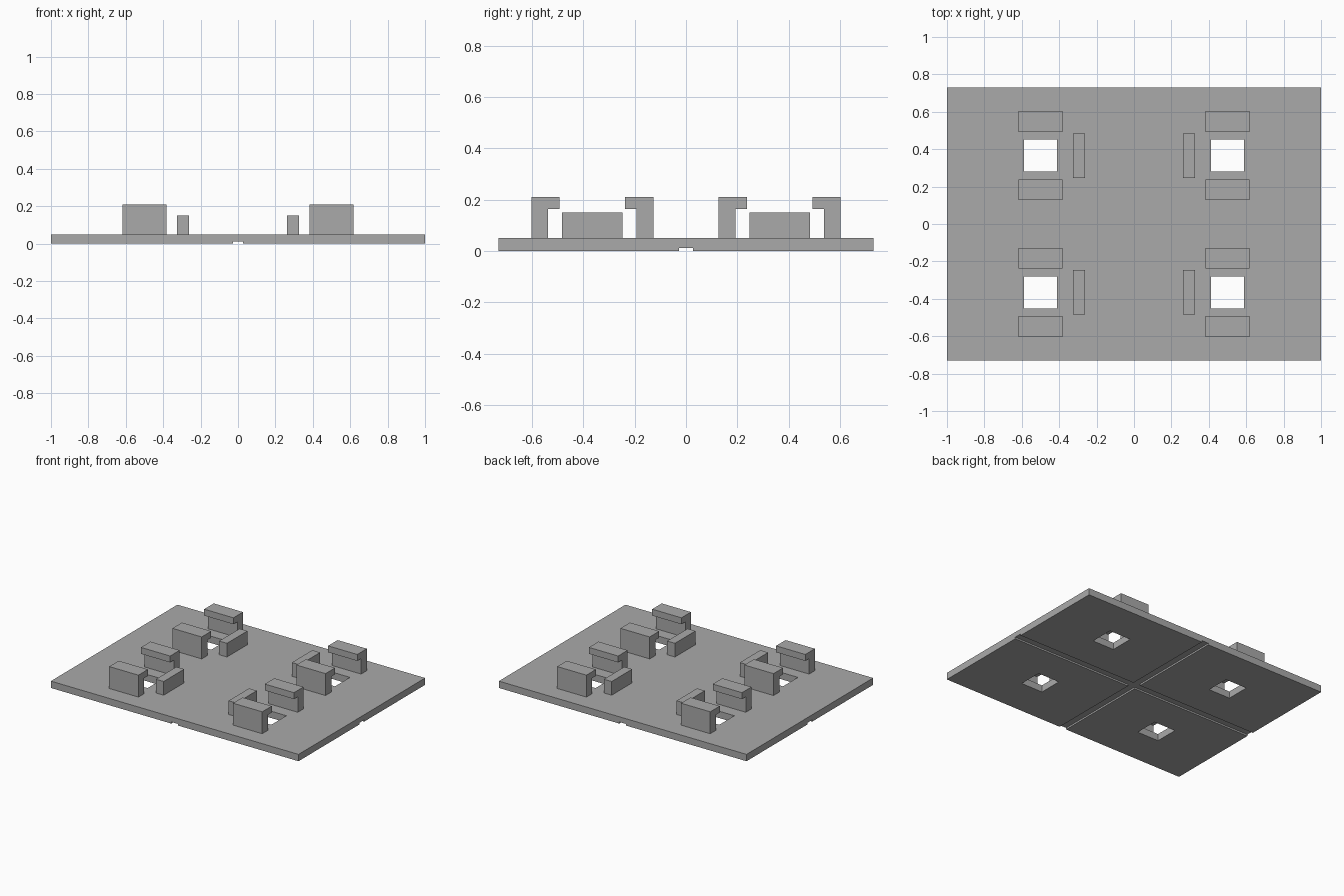
import bpy
import bmesh
from mathutils import Vector

if "Cube" in bpy.data.objects:
    bpy.data.objects.remove(bpy.data.objects["Cube"])

grey = bpy.data.materials.new("plain_grey")
grey.use_nodes = True
grey.diffuse_color = (0.4, 0.4, 0.4, 1)
grey.node_tree.nodes["Principled BSDF"].inputs["Base Color"].default_value = (0.4, 0.4, 0.4, 1)


def make_object(name, bm):
    bmesh.ops.recalc_face_normals(bm, faces=bm.faces)
    mesh = bpy.data.meshes.new(name)
    bm.to_mesh(mesh)
    bm.free()
    mesh.materials.append(grey)
    obj = bpy.data.objects.new(name, mesh)
    bpy.context.collection.objects.link(obj)
    return obj


def box(name, low, high):
    low, high = Vector(low), Vector(high)
    bm = bmesh.new()
    bmesh.ops.create_cube(bm, size=1)
    bmesh.ops.scale(bm, vec=high - low, verts=bm.verts)
    bmesh.ops.translate(bm, vec=(low + high) / 2, verts=bm.verts)
    return make_object(name, bm)


def extrude_x(name, profile, x0, x1):
    """Extrude a (y, z) profile along x."""
    bm = bmesh.new()
    face = bm.faces.new([bm.verts.new((x0, y, z)) for y, z in profile])
    result = bmesh.ops.extrude_face_region(bm, geom=[face])
    verts = [v for v in result["geom"] if isinstance(v, bmesh.types.BMVert)]
    bmesh.ops.translate(bm, vec=(x1 - x0, 0, 0), verts=verts)
    return make_object(name, bm)


def span(sign, a, b):
    return sorted((sign * a, sign * b))


# Base plate with crossing grooves underneath and four square holes
TOP = 0.05
plate = box("base_plate", (-1, -0.73, 0), (1, 0.73, TOP))
cutters = [box("groove_cutter", (-0.028, -2, -0.1), (0.028, 2, 0.012)),
           box("groove_cutter", (-2, -0.028, -0.1), (2, 0.028, 0.012))]

for sx, side in ((1, "left"), (-1, "right")):
    for sy, end in ((1, "back"), (-1, "front")):
        tag = f"{end}_{side}"
        x0, x1 = span(sx, 0.413, 0.587)
        y0, y1 = span(sy, 0.28, 0.453)
        cutters.append(box("hole_cutter", (x0, y0, -0.1), (x1, y1, 0.2)))

        # Pair of hooked clips facing each other across the hole
        x0, x1 = span(sx, 0.382, 0.618)
        for part, outer, stem, lip in (("outer_clip", 0.603, 0.537, 0.493),
                                       ("inner_clip", 0.127, 0.193, 0.237)):
            hook = [(outer, TOP), (outer, 0.21), (lip, 0.21),
                    (lip, 0.163), (stem, 0.163), (stem, TOP)]
            extrude_x(f"{part}_{tag}", [(sy * y, z) for y, z in hook], x0, x1)

        # Stop block beside the clips
        x0, x1 = span(sx, 0.262, 0.325)
        y0, y1 = span(sy, 0.247, 0.483)
        box(f"stop_block_{tag}", (x0, y0, TOP), (x1, y1, 0.15))

# Cut the plate, then discard the cutters
bpy.context.view_layer.objects.active = plate
for cutter in cutters:
    cutter.hide_render = True
    cut = plate.modifiers.new("cut", "BOOLEAN")
    cut.operation = "DIFFERENCE"
    cut.solver = "EXACT"
    cut.object = cutter
    bpy.ops.object.modifier_apply(modifier=cut.name)
for cutter in cutters:
    bpy.data.objects.remove(cutter)
